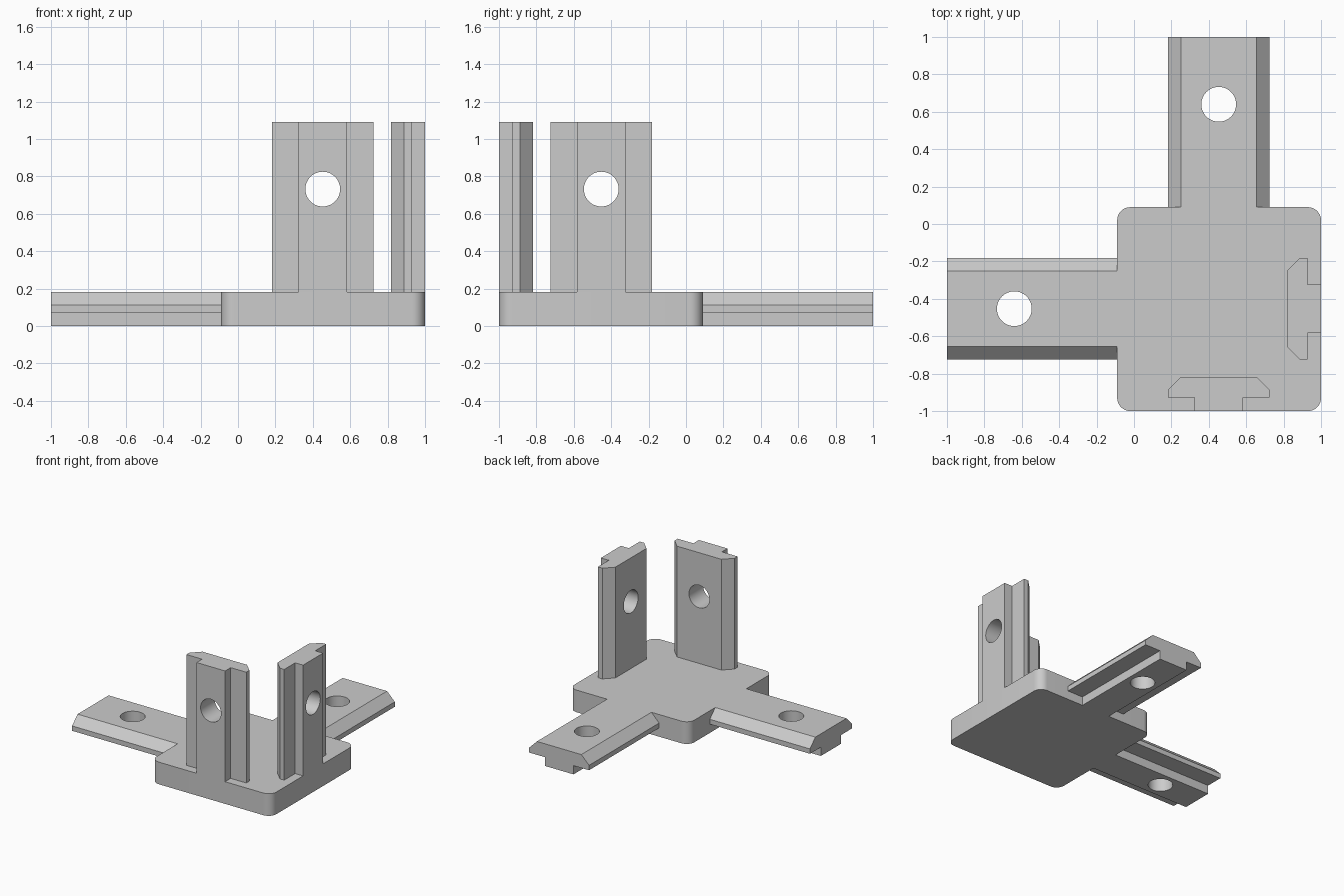
import bpy, bmesh, math
from mathutils import Matrix, Vector

cube = bpy.data.objects.get("Cube")
if cube:
    bpy.data.objects.remove(cube, do_unlink=True)

grey = bpy.data.materials.new("plain grey")
grey.use_nodes = True
colour = (0.6, 0.6, 0.6, 1)
grey.diffuse_color = colour
grey.node_tree.nodes["Principled BSDF"].inputs["Base Color"].default_value = colour

LOW, HIGH = -0.09, 1.0      # plate extents in x (mirrored in y)
MID = 0.453                 # arm centre line
THICK = 0.182
LENGTH = 0.91
HOLE_AT, HOLE_R = 0.55, 0.093


def extrude_outline(name, outline, height):
    """Solid prism from an xy outline."""
    bm = bmesh.new()
    face = bm.faces.new([bm.verts.new((x, y, 0)) for x, y in outline])
    ext = bmesh.ops.extrude_face_region(bm, geom=[face])
    top = [g for g in ext["geom"] if isinstance(g, bmesh.types.BMVert)]
    bmesh.ops.translate(bm, verts=top, vec=(0, 0, height))
    bmesh.ops.recalc_face_normals(bm, faces=bm.faces)
    mesh = bpy.data.meshes.new(name)
    bm.to_mesh(mesh)
    bm.free()
    obj = bpy.data.objects.new(name, mesh)
    bpy.context.collection.objects.link(obj)
    return obj


def finish(obj):
    obj.data.materials.clear()
    obj.data.materials.append(grey)
    obj.data.shade_smooth()
    obj.data.set_sharp_from_angle(angle=math.radians(30))


# Corner plate with rounded vertical edges
radius, steps = 0.07, 8
outline = []
for k, (x, y) in enumerate([(HIGH, -LOW), (LOW, -LOW), (LOW, -HIGH), (HIGH, -HIGH)]):
    cx = x - math.copysign(radius, x - MID)
    cy = y - math.copysign(radius, y + MID)
    for i in range(steps + 1):
        a = math.pi / 2 * (k + i / steps)
        outline.append((cx + radius * math.cos(a), cy + radius * math.sin(a)))
finish(extrude_outline("corner_plate", outline, THICK))

# T-slot arm: half profile mirrored, extruded, then drilled
half = [(0.13, 0), (0.13, 0.072), (0.272, 0.072), (0.272, 0.112), (0.202, THICK)]
profile = half + [(-x, y) for x, y in reversed(half)]
arm = extrude_outline("front_upright_arm", profile, LENGTH)

circle = [(HOLE_R * math.cos(math.tau * i / 48), HOLE_R * math.sin(math.tau * i / 48))
          for i in range(48)]
drill = extrude_outline("drill", circle, 1)
drill.data.transform(Matrix.Translation((0, 0.5, HOLE_AT)) @ Matrix.Rotation(math.pi / 2, 4, "X"))
drill.hide_render = True

cut = arm.modifiers.new("hole", "BOOLEAN")
cut.operation = "DIFFERENCE"
cut.solver = "EXACT"
cut.object = drill
bpy.context.view_layer.update()
depsgraph = bpy.context.evaluated_depsgraph_get()
drilled = bpy.data.meshes.new_from_object(arm.evaluated_get(depsgraph))
arm.modifiers.clear()
arm.data = drilled
bpy.data.objects.remove(drill, do_unlink=True)
finish(arm)

# Place the four arms: position, depth direction, length direction
X, Y, Z = Vector((1, 0, 0)), Vector((0, 1, 0)), Vector((0, 0, 1))
placements = [
    ("front_upright_arm", (MID, -HIGH, THICK), Y, Z),
    ("left_upright_arm", (HIGH, -MID, THICK), -X, Z),
    ("right_flat_arm", (LOW, -MID, 0), Z, -X),
    ("back_flat_arm", (MID, -LOW, 0), Z, Y),
]
for name, place, depth, along in placements:
    obj = arm
    if name != arm.name:
        obj = bpy.data.objects.new(name, drilled)
        bpy.context.collection.objects.link(obj)
    turn = Matrix((depth.cross(along), depth, along)).transposed().to_4x4()
    obj.matrix_world = Matrix.Translation(place) @ turn
